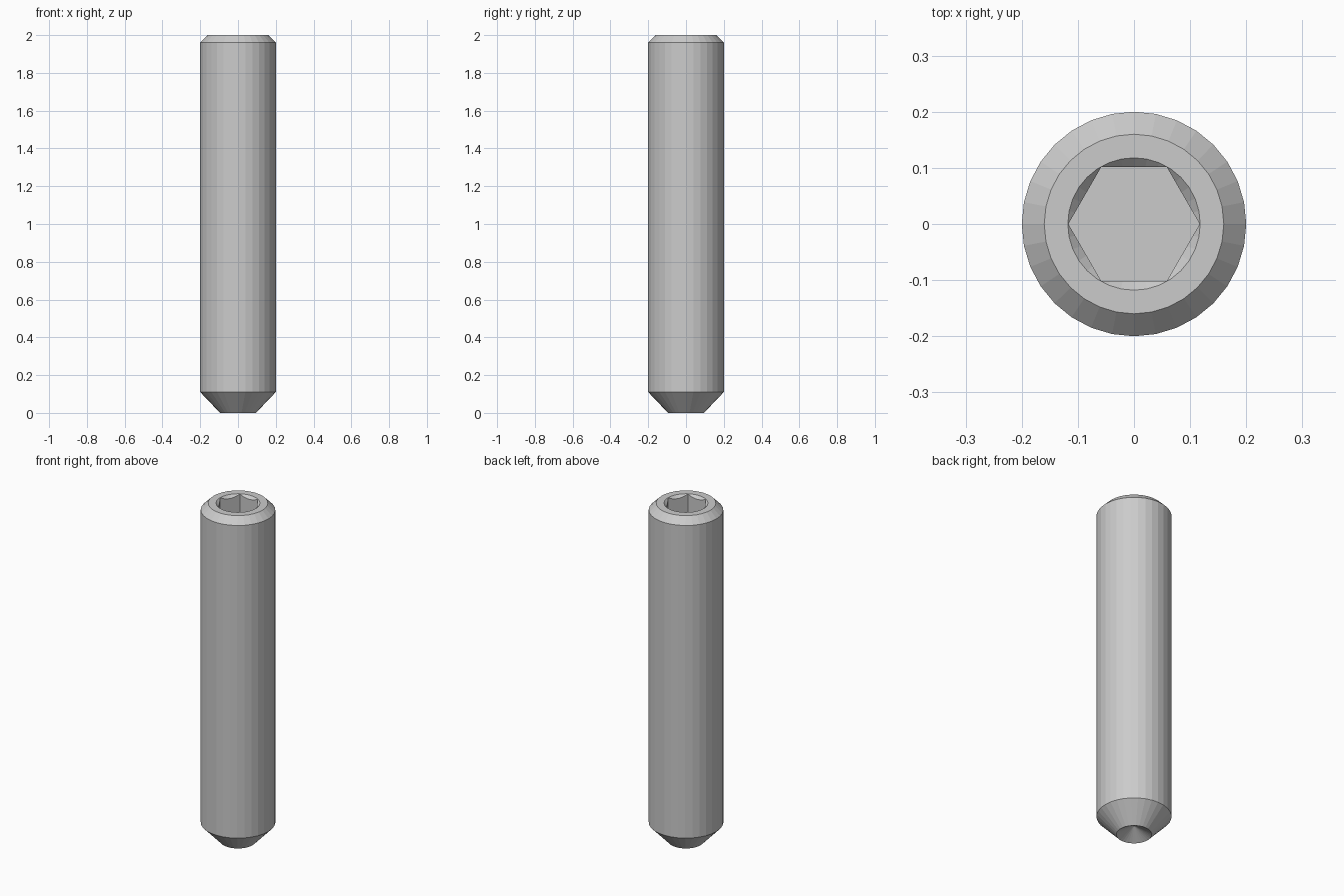
import bpy, bmesh, math

if "Cube" in bpy.data.objects:
    bpy.data.objects.remove(bpy.data.objects["Cube"])

SIDES = 32


def lathe(name, profile, sides):
    """Revolve (radius, z) points about z; radius 0 ends become tips."""
    bm = bmesh.new()
    rings = []
    for r, z in profile:
        if r == 0:
            rings.append([bm.verts.new((0, 0, z))] * sides)
        else:
            rings.append([bm.verts.new((r * math.cos(2 * math.pi * i / sides),
                                        r * math.sin(2 * math.pi * i / sides), z))
                          for i in range(sides)])
    for a, b in zip(rings, rings[1:]):
        for i in range(sides):
            j = (i + 1) % sides
            bm.faces.new(list(dict.fromkeys((a[i], a[j], b[j], b[i]))))
    # flat end caps where the profile does not close on the axis
    for ring, (r, z) in ((rings[0], profile[0]), (rings[-1], profile[-1])):
        if r > 0:
            bm.faces.new(ring)
    bmesh.ops.recalc_face_normals(bm, faces=bm.faces)
    mesh = bpy.data.meshes.new(name)
    bm.to_mesh(mesh)
    bm.free()
    obj = bpy.data.objects.new(name, mesh)
    bpy.context.collection.objects.link(obj)
    return obj


# screw body: cup point, lower chamfer, shank, upper chamfer
body = lathe("set_screw", [(0, 0.054), (0.095, 0), (0.2, 0.11),
                           (0.2, 1.96), (0.16, 2.0)], SIDES)

# hexagonal key socket and its conical lead-in
cutters = [
    lathe("socket_cutter", [(0.117, 1.75), (0.117, 2.1)], 6),
    lathe("lead_in_cutter", [(0, 1.882), (0.138, 2.02)], SIDES),
]
bpy.context.view_layer.objects.active = body
for cutter in cutters:
    mod = body.modifiers.new(cutter.name, 'BOOLEAN')
    mod.operation = 'DIFFERENCE'
    mod.solver = 'EXACT'
    mod.object = cutter
    bpy.ops.object.modifier_apply(modifier=mod.name)
for cutter in cutters:
    bpy.data.objects.remove(cutter)
